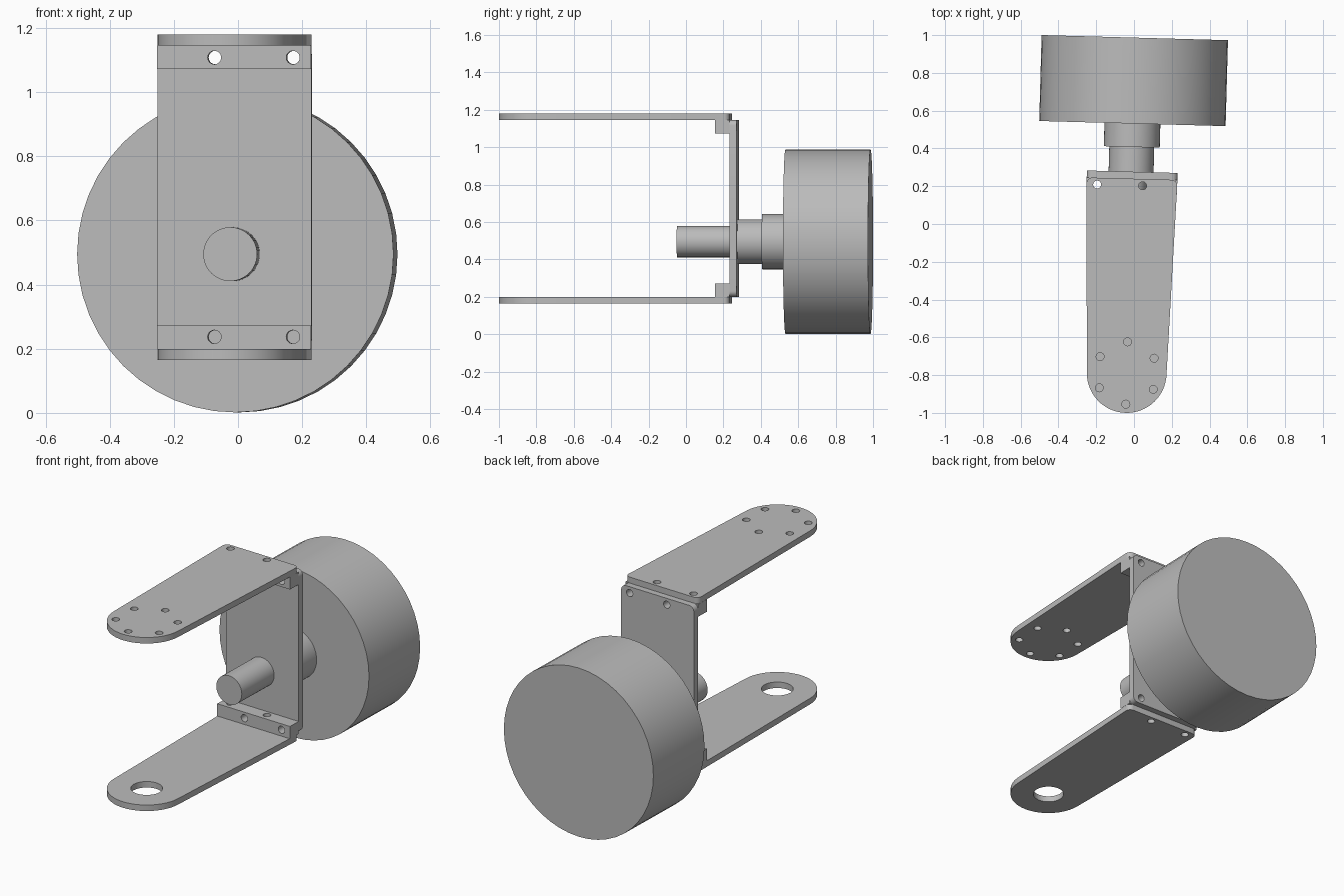
import bpy, bmesh
from math import pi, sin, cos
from mathutils import Matrix, Vector

if "Cube" in bpy.data.objects:
    bpy.data.objects.remove(bpy.data.objects["Cube"], do_unlink=True)

# The whole assembly is turned slightly about the vertical
PLACE = Matrix.Translation((-0.023, 0, 0)) @ Matrix.Rotation(-0.0275, 4, 'Z')
SHIFT = 0.006          # sideways offset of the bracket from the shaft axis
MID = 0.495            # height of the wheel axis
HOLE = 0.021

grey = bpy.data.materials.new("plain grey")
grey.use_nodes = True
COLOUR = (0.5, 0.5, 0.5, 1)
grey.diffuse_color = COLOUR
grey.node_tree.nodes["Principled BSDF"].inputs["Base Color"].default_value = COLOUR


def make(name, bm):
    bmesh.ops.recalc_face_normals(bm, faces=bm.faces)
    mesh = bpy.data.meshes.new(name)
    bm.to_mesh(mesh)
    bm.free()
    obj = bpy.data.objects.new(name, mesh)
    bpy.context.collection.objects.link(obj)
    mesh.materials.append(grey)
    obj.matrix_world = PLACE
    return obj


def arc(cx, cy, r, start, end, steps):
    angles = [start + (end - start) * i / steps for i in range(steps + 1)]
    return [(cx + r * cos(a), cy + r * sin(a)) for a in angles]


def prism(name, outline, low, high, upright=False):
    """Extrude an outline along z, or along y when upright (outline is x, z)."""
    bm = bmesh.new()
    point = (lambda p, d: (p[0], d, p[1])) if upright else (lambda p, d: (p[0], p[1], d))
    face = bm.faces.new([bm.verts.new(point(p, low)) for p in outline])
    ext = bmesh.ops.extrude_face_region(bm, geom=[face])
    move = Vector(point((0, 0), high - low))
    bmesh.ops.translate(bm, vec=move,
                        verts=[v for v in ext["geom"] if isinstance(v, bmesh.types.BMVert)])
    return make(name, bm)


def drill(obj, centres, radius, upright=False):
    """Cut round holes through a part, then discard the cutters."""
    for x, d in centres:
        cutter = prism("cutter", arc(x, d, radius, 0, 2 * pi * 23 / 24, 23), -2, 2, upright)
        cutter.hide_render = True
        mod = obj.modifiers.new("hole", 'BOOLEAN')
        mod.operation, mod.solver, mod.object = 'DIFFERENCE', 'EXACT', cutter
        bpy.context.view_layer.update()
        graph = bpy.context.evaluated_depsgraph_get()
        cut = bpy.data.meshes.new_from_object(obj.evaluated_get(graph))
        obj.modifiers.clear()
        obj.data = cut
        bpy.data.objects.remove(cutter, do_unlink=True)


def finish(obj):
    bpy.ops.object.select_all(action='DESELECT')
    obj.select_set(True)
    bpy.context.view_layer.objects.active = obj
    bpy.ops.object.shade_smooth_by_angle(angle=pi / 6)


# Tapered arm outline: round tip, straight flanks, small rear corner radii
TIP_Y, TIP_R, REAR, HALF, CORNER = -0.789, 0.211, 0.24, 0.24, 0.03
arm = (arc(SHIFT, TIP_Y, TIP_R, pi, 2 * pi, 32)
       + arc(SHIFT + HALF - CORNER, REAR - CORNER, CORNER, 0, pi / 2, 6)
       + arc(SHIFT - HALF + CORNER, REAR - CORNER, CORNER, pi / 2, pi, 6))

fixings_z = [(-0.178, 0.204), (0.063, 0.204)]       # vertical screw holes
fixings_x = (-0.055, 0.19)                          # horizontal screw holes
fixings_y = [(x, z) for x in fixings_x for z in (0.237, 1.108)]

top_arm = prism("top_arm", arm, 1.145, 1.18)
ring = [(SHIFT + 0.165 * sin(i * pi / 3), TIP_Y + 0.165 * cos(i * pi / 3)) for i in range(6)]
drill(top_arm, fixings_z + ring, HOLE)

bottom_arm = prism("bottom_arm", arm, 0.165, 0.2)
drill(bottom_arm, fixings_z, HOLE)
drill(bottom_arm, [(SHIFT, TIP_Y)], 0.085)

# Upright back plate with rounded corners
low, high = 0.2 + CORNER, 1.145 - CORNER
left, right = SHIFT - HALF + CORNER, SHIFT + HALF - CORNER
panel = (arc(right, low, CORNER, -pi / 2, 0, 6) + arc(right, high, CORNER, 0, pi / 2, 6)
         + arc(left, high, CORNER, pi / 2, pi, 6) + arc(left, low, CORNER, pi, 1.5 * pi, 6))
back_plate = prism("back_plate", panel, REAR, 0.277, upright=True)
drill(back_plate, fixings_y, HOLE, upright=True)

# Joining blocks in the two inner corners
parts = [top_arm, bottom_arm, back_plate]
for name, z0, z1 in (("top_block", 1.073, 1.145), ("bottom_block", 0.2, 0.272)):
    x0, x1 = SHIFT - HALF, SHIFT + HALF
    block = prism(name, [(x0, z0), (x1, z0), (x1, z1), (x0, z1)], 0.162, REAR, upright=True)
    drill(block, fixings_y, HOLE, upright=True)
    drill(block, fixings_z, HOLE)
    parts.append(block)

# Shaft, hub steps and wheel share one axis
for name, radius, y0, y1 in (("shaft", 0.084, -0.048, 0.277),
                             ("bearing_collar", 0.119, 0.277, 0.408),
                             ("hub", 0.148, 0.408, 0.532),
                             ("wheel", 0.4935, 0.532, 0.987)):
    circle = arc(0, MID, radius, 0, 2 * pi * 47 / 48, 47)
    parts.append(prism(name, circle, y0, y1, upright=True))

for part in parts:
    finish(part)
